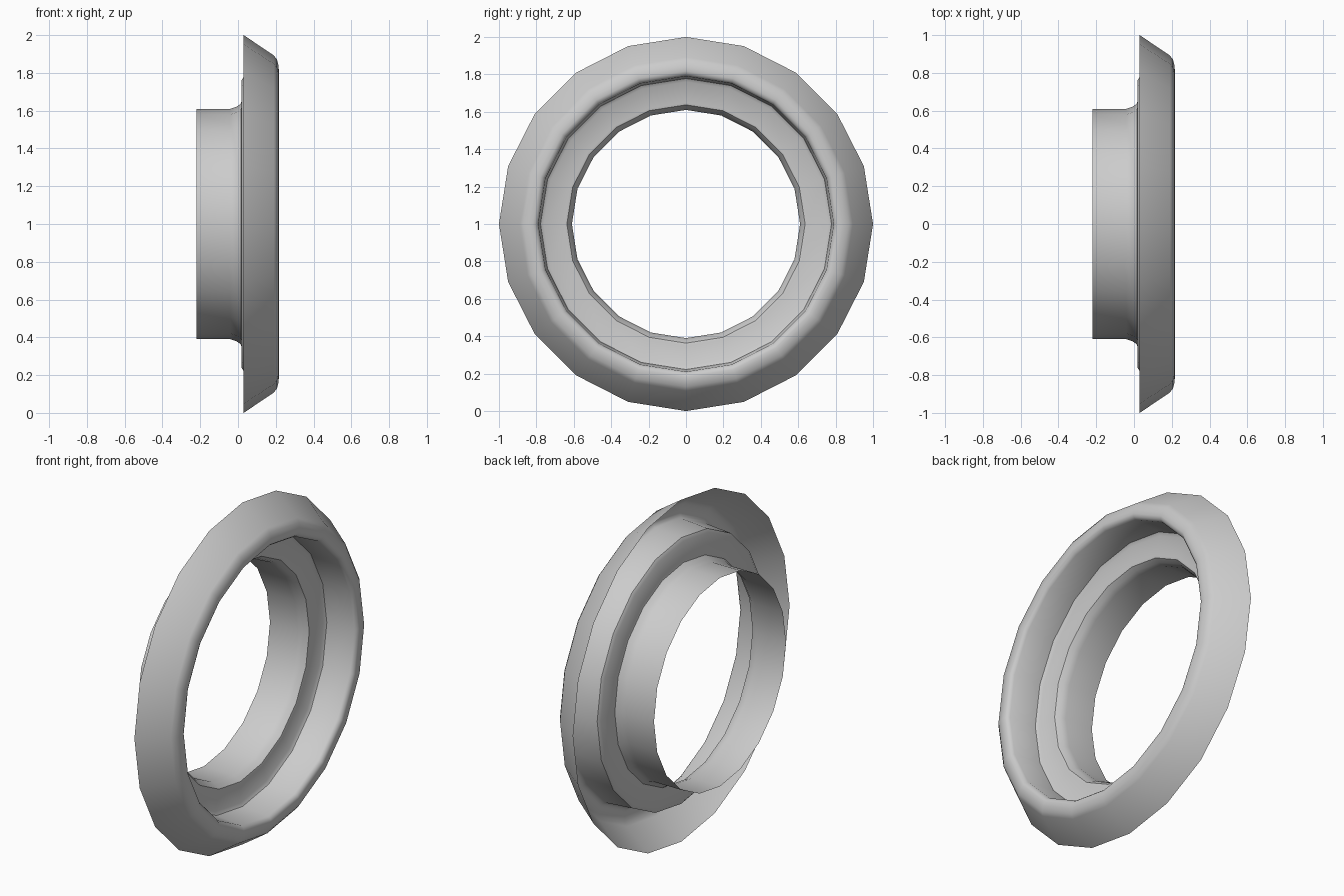
import bpy, bmesh, math
from mathutils import Vector

if "Cube" in bpy.data.objects:
    bpy.data.objects.remove(bpy.data.objects["Cube"])

SIDES = 20
CENTRE = Vector((0, 0, 1))

# Open cross-section as (x, radius): sleeve, fillet, flange, step wall, lip, bevelled rim
PROFILE = [
    (-0.22, 0.61), (-0.04, 0.61), (-0.01, 0.62), (0.015, 0.637),
    (0.018, 0.65), (0.018, 0.76), (0.03, 0.778),
    (0.195, 0.79), (0.21, 0.802), (0.216, 0.818),
    (0.214, 0.84), (0.207, 0.87), (0.19, 0.892), (0.03, 1.0),
]

# Revolve the profile around the x axis
bm = bmesh.new()
verts = [bm.verts.new(CENTRE + Vector((x, 0, r))) for x, r in PROFILE]
edges = [bm.edges.new(pair) for pair in zip(verts, verts[1:])]
bmesh.ops.spin(bm, geom=verts + edges, cent=CENTRE, axis=(1, 0, 0),
               angle=math.tau, steps=SIDES, use_duplicate=False)
bmesh.ops.remove_doubles(bm, verts=bm.verts, dist=0.0005)
bmesh.ops.recalc_face_normals(bm, faces=bm.faces)

# Front-facing side of the lip must point outward (+x)
lip = max(bm.faces, key=lambda f: f.calc_center_median().x)
if lip.normal.x < 0:
    bmesh.ops.reverse_faces(bm, faces=bm.faces)

mesh = bpy.data.meshes.new("flanged_ring")
bm.to_mesh(mesh)
bm.free()
ring = bpy.data.objects.new("flanged_ring", mesh)
bpy.context.collection.objects.link(ring)

# Smooth shading with sharp creases kept
bpy.context.view_layer.objects.active = ring
ring.select_set(True)
bpy.ops.object.shade_smooth_by_angle(angle=math.radians(40))
